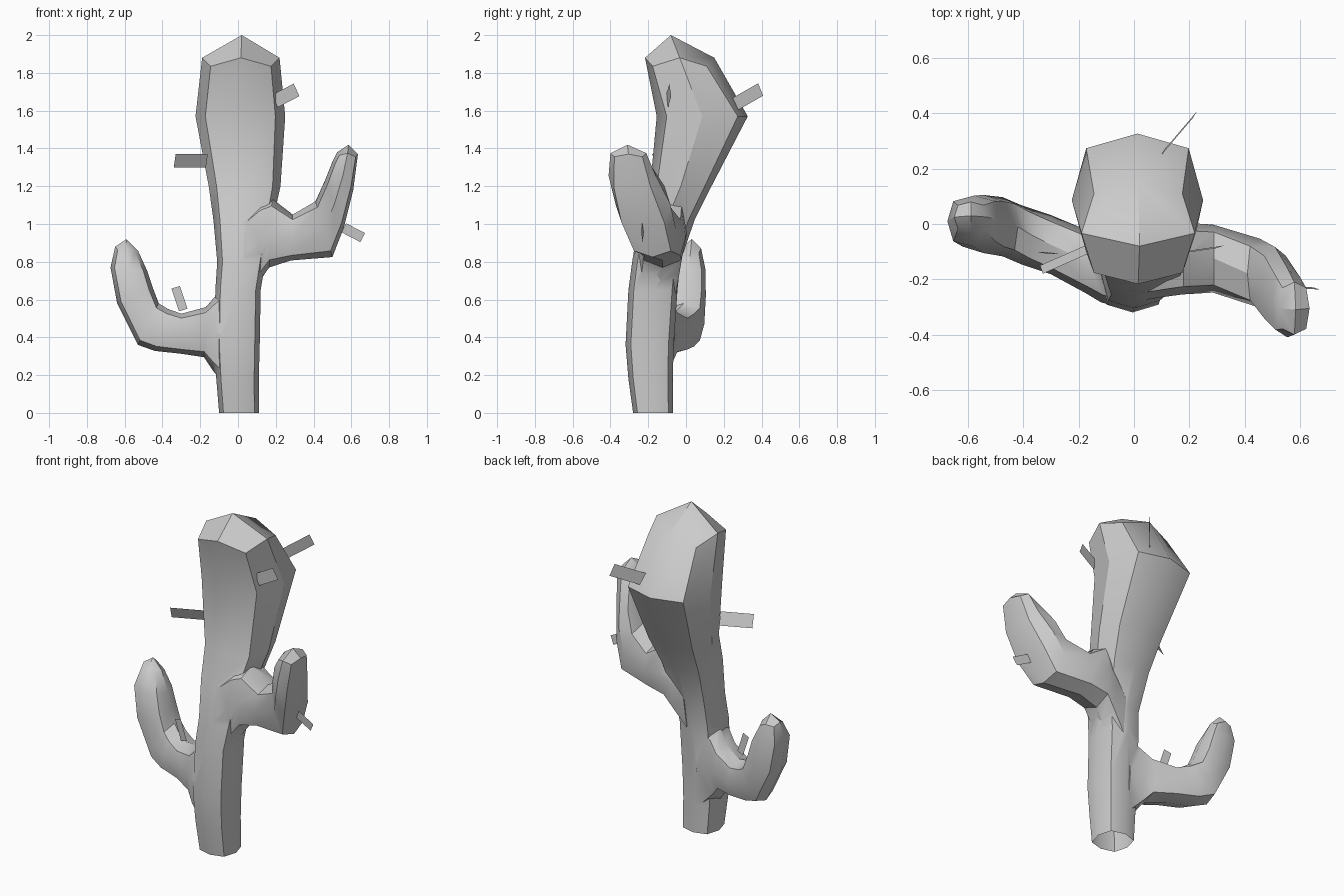
import bpy, bmesh, math
from mathutils import Vector as V

if "Cube" in bpy.data.objects:
    bpy.data.objects.remove(bpy.data.objects["Cube"])

DIAG = 0.78  # how far the corner points of each eight-sided ring reach


def make_object(name, bm):
    me = bpy.data.meshes.new(name)
    bm.to_mesh(me)
    bm.free()
    ob = bpy.data.objects.new(name, me)
    bpy.context.collection.objects.link(ob)
    return ob


def loft(name, rings, tip, drop):
    """Skin eight-sided rings (centre, half axis u, half axis v) up to a tip point."""
    bm = bmesh.new()
    pattern = [(1, 0), (DIAG, DIAG), (0, 1), (-DIAG, DIAG),
               (-1, 0), (-DIAG, -DIAG), (0, -1), (DIAG, -DIAG)]
    loops = [[bm.verts.new(c + u * a + v * b) for a, b in pattern] for c, u, v in rings]
    for low, high in zip(loops, loops[1:]):
        for i in range(8):
            j = (i + 1) % 8
            bm.faces.new((low[i], low[j], high[j], high[i]))
    bm.faces.new(loops[0])
    top = bm.verts.new(tip)
    last = loops[-1]
    # dome of four quads meeting at the tip, corners pulled down
    for i in range(0, 8, 2):
        last[i + 1].co.z -= drop
        bm.faces.new((last[i], last[i + 1], last[(i + 2) % 8], top))
    bmesh.ops.recalc_face_normals(bm, faces=bm.faces)
    return make_object(name, bm)


def arm(name, sections, tip):
    """Sections: inner x, z, outer x, z, middle y, half depth."""
    rings = []
    for xi, zi, xo, zo, y, d in sections:
        rings.append((V(((xi + xo) / 2, y, (zi + zo) / 2)),
                      V(((xi - xo) / 2, 0, (zi - zo) / 2)), V((0, d, 0))))
    return loft(name, rings, tip, 0.015)


# Trunk: z, x range, y range
trunk_sections = [
    (0.00, -.100, .110, -.28, -.07),
    (0.18, -.115, .110, -.305, -.07),
    (0.36, -.125, .115, -.32, -.065),
    (0.65, -.120, .120, -.305, -.045),
    (0.80, -.110, .145, -.285, -.03),
    (1.02, -.130, .185, -.25, .045),
    (1.20, -.155, .225, -.19, .135),
    (1.57, -.225, .250, -.155, .327),
    (1.88, -.190, .220, -.217, .15),
]
trunk = loft("cactus_body", [
    (V(((a + b) / 2, (c + d) / 2, z)), V(((b - a) / 2, 0, 0)), V((0, (d - c) / 2, 0)))
    for z, a, b, c, d in trunk_sections], (.02, -.08, 2.0), 0.045)

# Arms
left_arm = arm("left_arm", [
    (-.02, .70, -.03, .10, -.185, .125),
    (-.11, .63, -.13, .22, -.165, .118),
    (-.17, .56, -.18, .295, -.135, .115),
    (-.30, .525, -.30, .313, -.075, .107),
    (-.37, .55, -.44, .328, -.04, .107),
    (-.42, .58, -.53, .36, -.01, .107),
    (-.45, .66, -.64, .58, .00, .105),
    (-.48, .75, -.675, .77, .010, .093),
    (-.53, .86, -.65, .88, .025, .055),
], (-.59, .03, .92))
right_arm = arm("right_arm", [
    (.04, 1.06, .03, .58, -.15, .125),
    (.12, 1.12, .11, .69, -.135, .128),
    (.18, 1.135, .165, .77, -.125, .13),
    (.29, 1.05, .28, .807, -.125, .123),
    (.41, 1.12, .50, .825, -.178, .125),
    (.46, 1.23, .56, .98, -.228, .145),
    (.50, 1.33, .61, 1.18, -.285, .125),
    (.525, 1.38, .635, 1.37, -.305, .095),
], (.585, -.31, 1.42))

# Merge the arms into the trunk
bpy.context.view_layer.objects.active = trunk
for part in (left_arm, right_arm):
    mod = trunk.modifiers.new("join", 'BOOLEAN')
    mod.operation = 'UNION'
    mod.solver = 'EXACT'
    mod.object = part
    bpy.ops.object.modifier_apply(modifier=mod.name)
    bpy.data.objects.remove(part)

# Open the underside
bm = bmesh.new()
bm.from_mesh(trunk.data)
base = [f for f in bm.faces if all(abs(v.co.z) < 1e-4 for v in f.verts)]
bmesh.ops.delete(bm, geom=base, context='FACES')
bm.to_mesh(trunk.data)
bm.free()

bpy.ops.object.select_all(action='DESELECT')
trunk.select_set(True)
bpy.ops.object.shade_smooth_by_angle(angle=math.radians(34))

# Spines: flat strips given by base, tip and half width
spines = [
    ("trunk_left_spine", (-.165, -.09, 1.335), (-.335, -.165, 1.335), (.005, -.015, .036)),
    ("trunk_right_spine", (.195, -.10, 1.65), (.31, -.083, 1.71), (-.015, -.005, .033)),
    ("trunk_back_spine", (.105, .26, 1.635), (.22, .395, 1.712), (-.008, -.013, .033)),
    ("right_arm_spine", (.56, -.228, .98), (.66, -.233, .928), (.012, -.004, .024)),
    ("left_arm_spine", (-.29, -.105, .545), (-.33, -.105, .665), (.022, -.004, .007)),
]
for name, root, tip, half in spines:
    b, t, h = V(root), V(tip), V(half)
    bm = bmesh.new()
    bm.faces.new([bm.verts.new(p) for p in (b - h, t - h, t + h, b + h)])
    make_object(name, bm)
